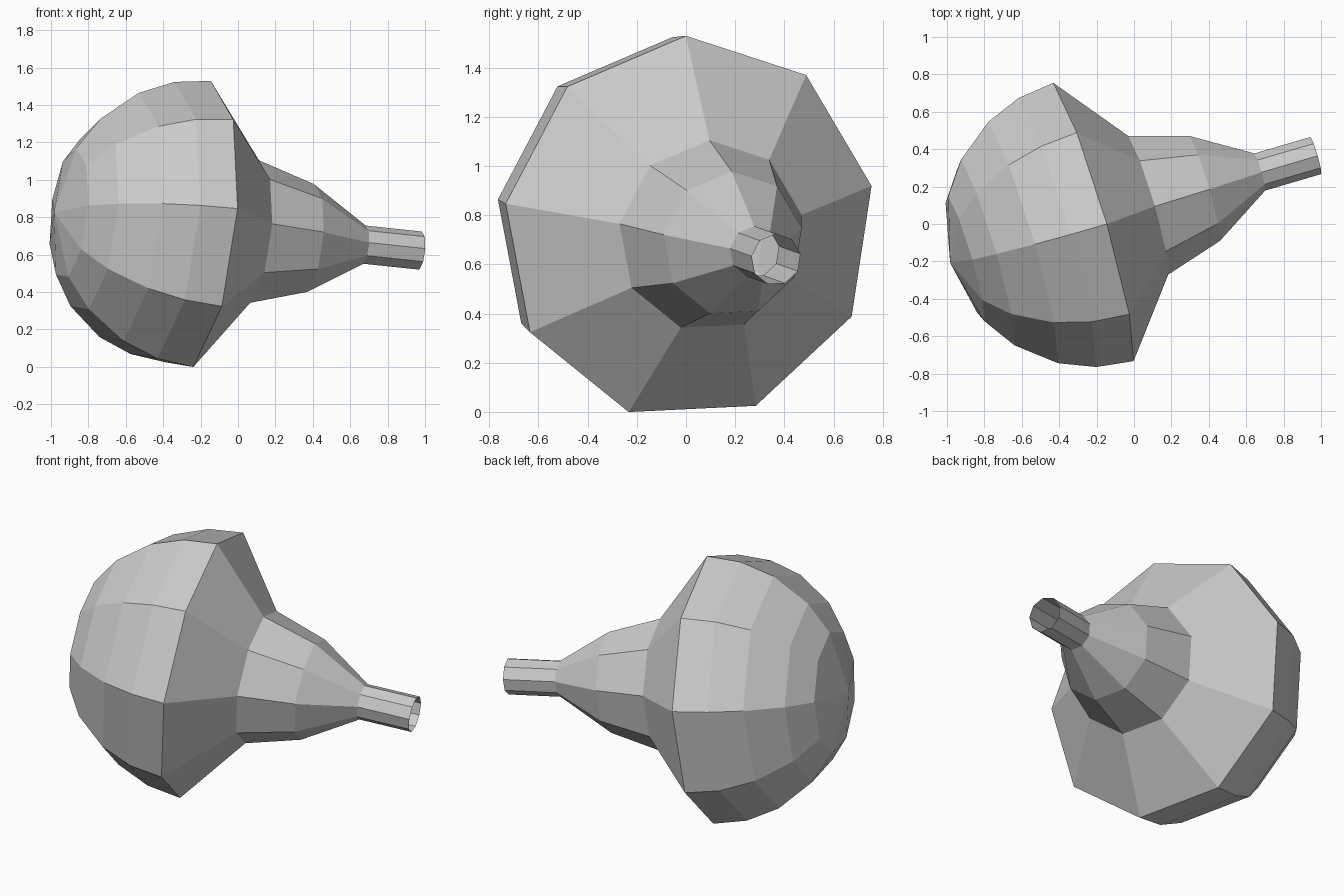
import bpy, bmesh, math
from mathutils import Vector

if "Cube" in bpy.data.objects:
    bpy.data.objects.remove(bpy.data.objects["Cube"])

SIDES = 9
R = 0.787
centre = Vector((-0.232, 0.013, 0.747))            # middle of the widest ring
axis = Vector((0.9545, 0.2806, -0.1012)).normalized()
up = Vector((0.1105, -0.0165, 0.994))
up = (up - axis * up.dot(axis)).normalized()       # direction of the first corner

# Profile as (distance along axis, radius): rounded bulb, then open-ended neck
profile = [(-R * math.sin(math.radians(a)), R * math.cos(math.radians(a)))
           for a in (90, 63.3, 48.2, 29.8, 14.8, 0)]
profile += [(0.315, 0.392), (0.633, 0.297), (0.946, 0.105), (1.26, 0.105)]

# Turn the profile around the tilted axis
bm = bmesh.new()
verts = [bm.verts.new(centre + axis * t + up * r) for t, r in profile]
edges = [bm.edges.new(pair) for pair in zip(verts, verts[1:])]
bmesh.ops.spin(bm, geom=verts + edges, cent=centre, axis=axis,
               angle=math.tau, steps=SIDES, use_merge=False)
bmesh.ops.remove_doubles(bm, verts=bm.verts[:], dist=0.001)
bmesh.ops.recalc_face_normals(bm, faces=bm.faces[:])

# Keep normals facing outward on the open shell
if bm.calc_volume(signed=True) < 0:
    bmesh.ops.reverse_faces(bm, faces=bm.faces[:])

mesh = bpy.data.meshes.new("hollow_bulb")
bm.to_mesh(mesh)
bm.free()
bulb = bpy.data.objects.new("hollow_bulb", mesh)
bpy.context.collection.objects.link(bulb)
